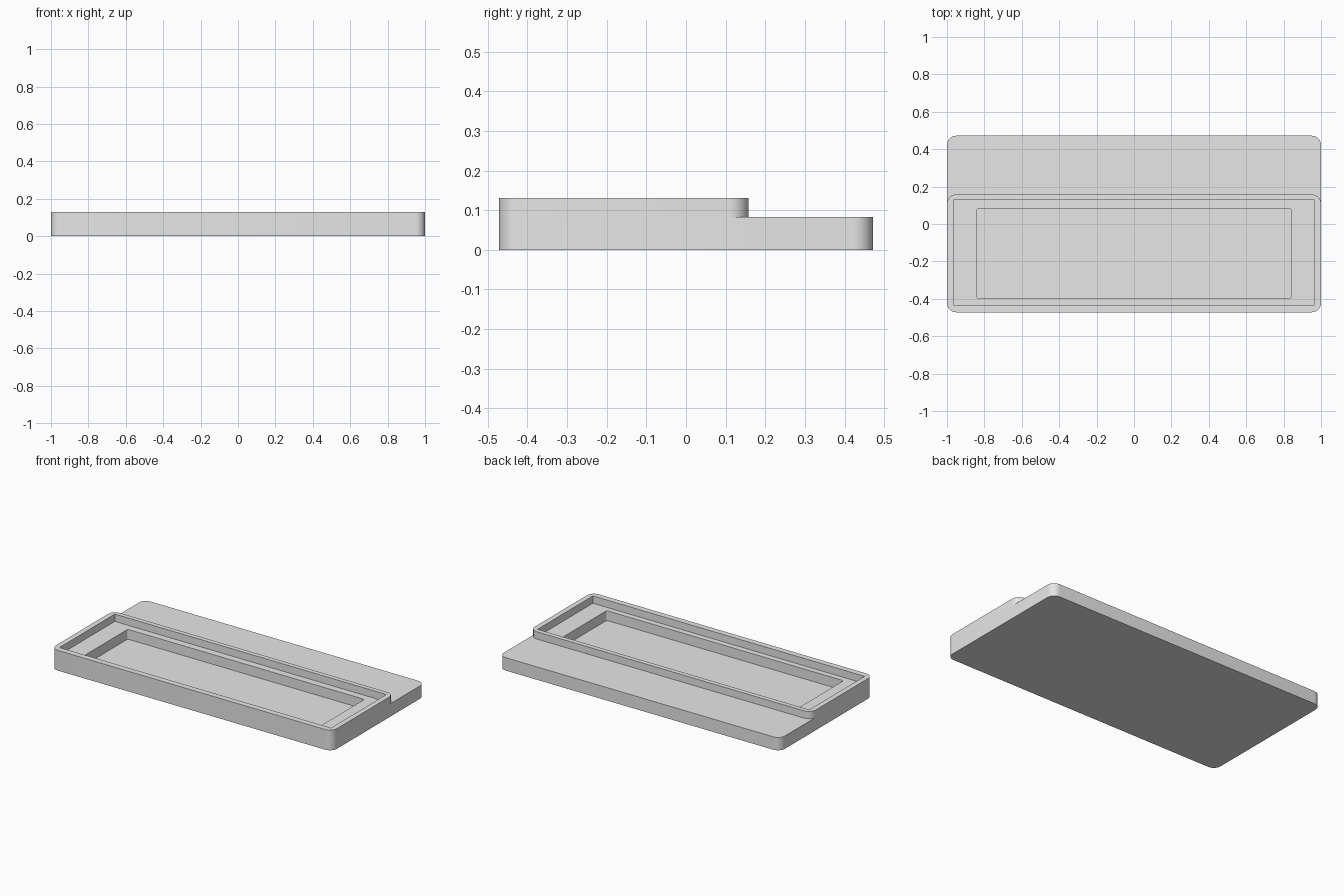
import bpy, bmesh
from math import sin, cos, pi

cube = bpy.data.objects.get("Cube")
if cube:
    bpy.data.objects.remove(cube, do_unlink=True)

grey = bpy.data.materials.new("light_grey")
grey.use_nodes = True
grey.diffuse_color = (0.8, 0.8, 0.8, 1)
grey.node_tree.nodes["Principled BSDF"].inputs["Base Color"].default_value = (0.8, 0.8, 0.8, 1)

STEPS = 10  # segments per rounded corner


def rounded_ring(bm, half_x, y0, y1, radius, z):
    """Counter-clockwise rounded rectangle of vertices at height z."""
    xc = half_x - radius
    corners = [(xc, y1 - radius), (-xc, y1 - radius), (-xc, y0 + radius), (xc, y0 + radius)]
    ring = []
    for quarter, (cx, cy) in enumerate(corners):
        for i in range(STEPS + 1):
            a = (quarter + i / STEPS) * pi / 2
            ring.append(bm.verts.new((cx + radius * cos(a), cy + radius * sin(a), z)))
    return ring


def skin(name, sections, capped):
    """Bridge successive rounded rectangles, optionally closing both ends."""
    bm = bmesh.new()
    rings = [rounded_ring(bm, *shape, z) for shape, z in sections]
    for low, high in zip(rings, rings[1:]):
        for i in range(len(low)):
            j = (i + 1) % len(low)
            bm.faces.new((low[i], low[j], high[j], high[i]))
    if capped:
        bm.faces.new(rings[0][::-1])
        bm.faces.new(rings[-1])
    mesh = bpy.data.meshes.new(name)
    bm.to_mesh(mesh)
    bm.free()
    mesh.materials.append(grey)
    obj = bpy.data.objects.new(name, mesh)
    bpy.context.collection.objects.link(obj)
    bpy.ops.object.select_all(action='DESELECT')
    obj.select_set(True)
    bpy.context.view_layer.objects.active = obj
    bpy.ops.object.shade_smooth_by_angle(angle=pi / 6)
    return obj


# Outlines: half width, front y, back y, corner radius
slab = (1.0, -0.472, 0.472, 0.05)
pocket = (0.842, -0.397, 0.082, 0.012)
rim_outer = (1.0, -0.472, 0.158, 0.05)
rim_inner = (0.966, -0.434, 0.128, 0.002)

DECK, TOP, FLOOR = 0.083, 0.13, 0.02

# Full-depth slab with the deep pocket sunk into it
skin("base_slab", [(slab, 0), (slab, DECK), (pocket, DECK), (pocket, FLOOR)], True)

# Raised rim around the front section, seated on the slab
skin("raised_rim", [(rim_outer, DECK), (rim_outer, TOP), (rim_inner, TOP), (rim_inner, DECK)], False)
